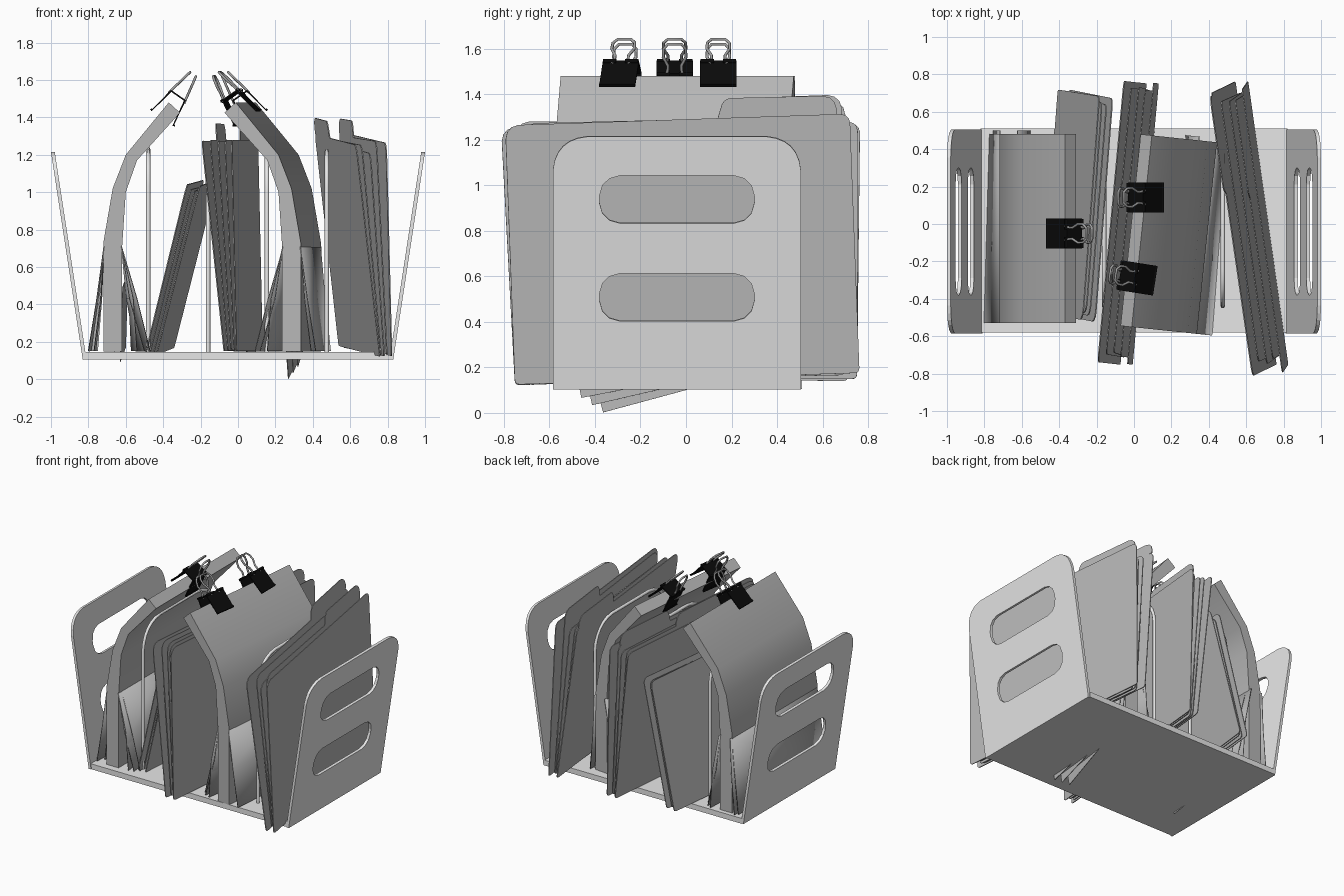
import bpy, bmesh, math, random
from mathutils import Matrix, Vector

if "Cube" in bpy.data.objects:
    bpy.data.objects.remove(bpy.data.objects["Cube"])

random.seed(4)
R = math.radians


def material(name, c):
    m = bpy.data.materials.new(name)
    m.diffuse_color = (c, c, c, 1)
    m.use_nodes = True
    m.node_tree.nodes["Principled BSDF"].inputs["Base Color"].default_value = m.diffuse_color
    return m


SHELL = material("light grey metal", 0.8)
PAPER = material("grey paper", 0.47)
BLACK = material("black clip", 0.003)
STEEL = material("steel wire", 0.36)


def add(name, mesh, mat, matrix=None):
    mesh.materials.clear()
    mesh.materials.append(mat)
    ob = bpy.data.objects.new(name, mesh)
    bpy.context.scene.collection.objects.link(ob)
    if matrix:
        ob.matrix_world = matrix
    return ob


def from_curve(name, curve, mat, matrix, smooth):
    tmp = bpy.data.objects.new("tmp", curve)
    bpy.context.scene.collection.objects.link(tmp)
    bpy.context.view_layer.update()
    dg = bpy.context.evaluated_depsgraph_get()
    mesh = bpy.data.meshes.new_from_object(tmp.evaluated_get(dg))
    bpy.data.objects.remove(tmp)
    for p in mesh.polygons:
        p.use_smooth = smooth
    return add(name, mesh, mat, matrix)


def spline(curve, pts, cyclic):
    s = curve.splines.new('POLY')
    s.points.add(len(pts) - 1)
    for p, q in zip(s.points, pts):
        p.co = (*q, 0, 1) if len(q) == 2 else (*q, 1)
    s.use_cyclic_u = cyclic


def fillet(corners, n=4):
    """Round the corners given as (x, y, radius)."""
    out, k = [], len(corners)
    for i, (x, y, r) in enumerate(corners):
        c = Vector((x, y))
        if r == 0:
            out.append(tuple(c))
            continue
        a = c + (Vector(corners[i - 1][:2]) - c).normalized() * r
        b = c + (Vector(corners[(i + 1) % k][:2]) - c).normalized() * r
        mid = c.lerp((a + b) / 2, 0.17)
        for j in range(n + 1):
            t = j / n
            out.append(tuple(a * (1 - t) ** 2 + mid * 2 * t * (1 - t) + b * t * t))
    return out


UPRIGHT = Matrix(((0, 0, 1, 0), (1, 0, 0, 0), (0, 1, 0, 0), (0, 0, 0, 1)))


def pose(loc, yaw=0, lean=0, roll=0):
    return (Matrix.Translation(loc) @ Matrix.Rotation(yaw, 4, 'Z')
            @ Matrix.Rotation(lean, 4, 'Y') @ Matrix.Rotation(roll, 4, 'X'))


def plate(name, loops, thick, mat, matrix):
    """Upright flat plate; later loops are holes."""
    c = bpy.data.curves.new(name, 'CURVE')
    c.dimensions, c.fill_mode, c.extrude = '2D', 'BOTH', thick / 2
    for l in loops:
        spline(c, l, True)
    return from_curve(name, c, mat, matrix @ UPRIGHT, False)


def wire(name, pts, radius, mat, matrix):
    c = bpy.data.curves.new(name, 'CURVE')
    c.dimensions, c.bevel_depth, c.bevel_resolution = '3D', radius, 1
    spline(c, pts, False)
    return from_curve(name, c, mat, matrix, True)


def loft(name, rows, mat, matrix, closed=False, caps=False, thick=0, smooth=False):
    """Join cross-sections of equal length; optionally thicken the sheet."""
    bm = bmesh.new()
    vs = [[bm.verts.new(p) for p in row] for row in rows]
    n = len(rows[0])
    for a, b in zip(vs, vs[1:]):
        for i in range(n if closed else n - 1):
            j = (i + 1) % n
            bm.faces.new((a[i], a[j], b[j], b[i]))
    if caps:
        bm.faces.new(vs[0])
        bm.faces.new(vs[-1])
    bmesh.ops.recalc_face_normals(bm, faces=bm.faces)
    for f in bm.faces:
        f.smooth = smooth
    me = bpy.data.meshes.new(name)
    bm.to_mesh(me)
    bm.free()
    if smooth:
        me.set_sharp_from_angle(angle=R(35))
    ob = add(name, me, mat, matrix)
    if thick:
        m = ob.modifiers.new("thickness", 'SOLIDIFY')
        m.thickness, m.offset = thick, 0
    return ob


# organiser: base and two slotted end panels
plate("base_plate", [[(-0.58, 0), (0.51, 0), (0.51, 0.04), (-0.58, 0.04)]],
      1.64, SHELL, pose((0, 0, 0.105)))
for side, tag in ((-1, "left"), (1, "right")):
    loops = [fillet([(-0.585, 0, 0), (0.505, 0, 0), (0.505, 1.123, 0.15), (-0.585, 1.123, 0.15)], 6)]
    for z0 in (0.303, 0.738):
        loops.append(fillet([(-0.38, z0, 0.09), (0.3, z0, 0.09),
                             (0.3, z0 + 0.212, 0.09), (-0.38, z0 + 0.212, 0.09)], 3))
    plate(tag + "_end_panel", loops, 0.02, SHELL, pose((side * 0.82, 0, 0.105), lean=side * R(8.7)))

# wire dividers
for i, (x, top) in enumerate(((-0.48, 1.23), (-0.16, 0.98), (0.155, 1.2), (0.475, 1.22))):
    arch = fillet([(-0.44, 0.13, 0), (-0.44, top, 0.2), (0.4, top, 0.2), (0.4, 0.13, 0)], 6)
    wire(f"wire_divider_{i}", [(0, y, z) for y, z in arch], 0.012, SHELL, pose((x, 0, 0)))


# file folders: fans of thin leaves; tabs maps a leaf to where its index tab ends
def folder_fan(name, n, w, h, bottom, top, y, yaw, roll, tabs, z=0.15):
    for i in range(n):
        t = i / (n - 1)
        inner = 0 < i < n - 1
        b = bottom[0] + (bottom[1] - bottom[0]) * t
        lean = math.atan2(top[0] + (top[1] - top[0]) * t - b, h)
        a = w / 2 - (0.03 + 0.04 * random.random() if inner else 0)
        lh = h - (0.07 * random.random() if inner and i not in tabs else 0)
        pts = [(-a, 0, 0.02), (a, 0, 0.02)]
        if i in tabs:
            r = tabs[i]
            if r < a:
                pts.append((a, lh, 0.04))
            r = min(r, a)
            pts += [(r, lh, 0), (r, lh + 0.09, 0.06), (r - 0.5, lh + 0.09, 0.03), (r - 0.53, lh, 0)]
        else:
            pts.append((a, lh, 0.04))
        pts.append((-a, lh, 0.06))
        wob = random.uniform(-0.01, 0.01)
        plate(f"{name}_leaf_{i}", [fillet(pts, 3)], 0.006, PAPER,
              pose((b, y, z), R(yaw), lean, R(roll) + wob))


folder_fan("leaning_folder", 4, 1.2, 0.93, (-0.45, -0.39), (-0.22, -0.15), 0.12, -4, 1.5, {})
folder_fan("middle_folder", 5, 1.51, 1.13, (-0.005, 0.06), (-0.125, 0.035), 0, -5.3, -0.4,
           {1: 0.2, 3: 0.7})
folder_fan("right_folder", 5, 1.53, 1.14, (0.65, 0.715), (0.515, 0.68), 0.005, 8, 1.8,
           {0: 0.75, 3: 0.75})


# binder clip: sprung black body and two wire handles
def clip(name, matrix):
    prof = [(-0.078, -0.08), (-0.07, -0.085), (-0.045, 0.06), (0.045, 0.06), (0.07, -0.085), (0.078, -0.08)]
    loft(name + "_body", [[(x, y, z) for x, z in prof] for y in (-0.08, 0.08)],
         BLACK, matrix, thick=0.011)
    for s in (-1, 1):
        for e in (-1, 1):
            rod = [(s * 0.05, e * 0.078, 0.06), (s * 0.05, e * 0.02, 0.06)]
            wire(name + "_hinge", rod, 0.01, BLACK, matrix)
        half = [(0.038, 0.045), (0.03, 0.08), (0.03, 0.1), (0.05, 0.14),
                (0.048, 0.178), (0.03, 0.2)]
        path = [(-y, z) for y, z in half] + [(y, z) for y, z in reversed(half)]
        wire(name + "_handle", [(s * (0.05 - 0.2 * (z - 0.045)), y, z) for y, z in path],
             0.007, STEEL, matrix)


# clipped paper stack: bent block, flared loose sheets and clips
OUTER = [(-0.05, 0.147), (-0.05, 0.73), (0, 1.02), (0.07, 1.2), (0.30, 1.48)]
INNER = [(0.05, 0.147), (0.05, 0.7), (0.07, 1.0), (0.13, 1.17), (0.36, 1.425)]


def stack(name, x, y, depth, yaw, s, clips, drop, tilt):
    m = pose((x, y, 0), R(yaw))
    d = depth / 2
    ring = OUTER + INNER[::-1]
    loft(name + "_block", [[(s * u, v, z) for u, z in ring] for v in (-d, d)],
         PAPER, m, closed=True, caps=True, smooth=True)
    # loose sheets spreading at the foot: (spread, knee, start, end)
    flares = [(-0.13, -0.085, -d, d), (-0.1, -0.065, -d + 0.05, d + 0.02),
              (0.13, 0.11, -d, d + 0.02), (0.2, 0.13, -d + 0.04, d - 0.04),
              (0.17, 0.09, -d + 0.01, d)]
    for i, (u, k, a, b) in enumerate(flares):
        top = math.copysign(0.047, u)
        rows = []
        for t in (0, 0.5, 1):
            f = 1 - 0.35 * t if u < 0 else 0.8 + 0.2 * math.cos(5 * t)
            v = a + (b - a) * t
            rows.append([(s * (top + (u - top) * f), v, 0.15),
                         (s * (top + (k - top) * f), v, 0.43), (s * top, v, 0.71)])
        loft(f"{name}_loose_sheet_{i}", rows, PAPER, m, thick=0.005, smooth=True)
    # slipped sheets whose corners poke below the base
    for i in range(3):
        rect = [(0, 0), (0.75, 0), (0.75, 0.4), (0, 0.4)]
        plate(f"{name}_slipped_sheet_{i}", [rect], 0.004, PAPER,
              m @ pose((s * (0.04 - 0.03 * i), -0.3 - 0.045 * i, drop + 0.032 * i),
                       R(2 * i - 2), R(2 * s), R(tilt - 2 * i)))
    for i, (v, twist) in enumerate(clips):
        clip(f"{name}_clip_{i}", m @ pose((s * 0.315, v, 1.467), R(twist), s * R(35)))


stack("left_stack", -0.67, -0.025, 1.01, 0, 1, [(-0.025, 0)], 0.092, 6)
stack("right_stack", 0.34, -0.07, 1.03, -6, -1, [(0.18, 6), (-0.25, -3)], 0.002, 15)
